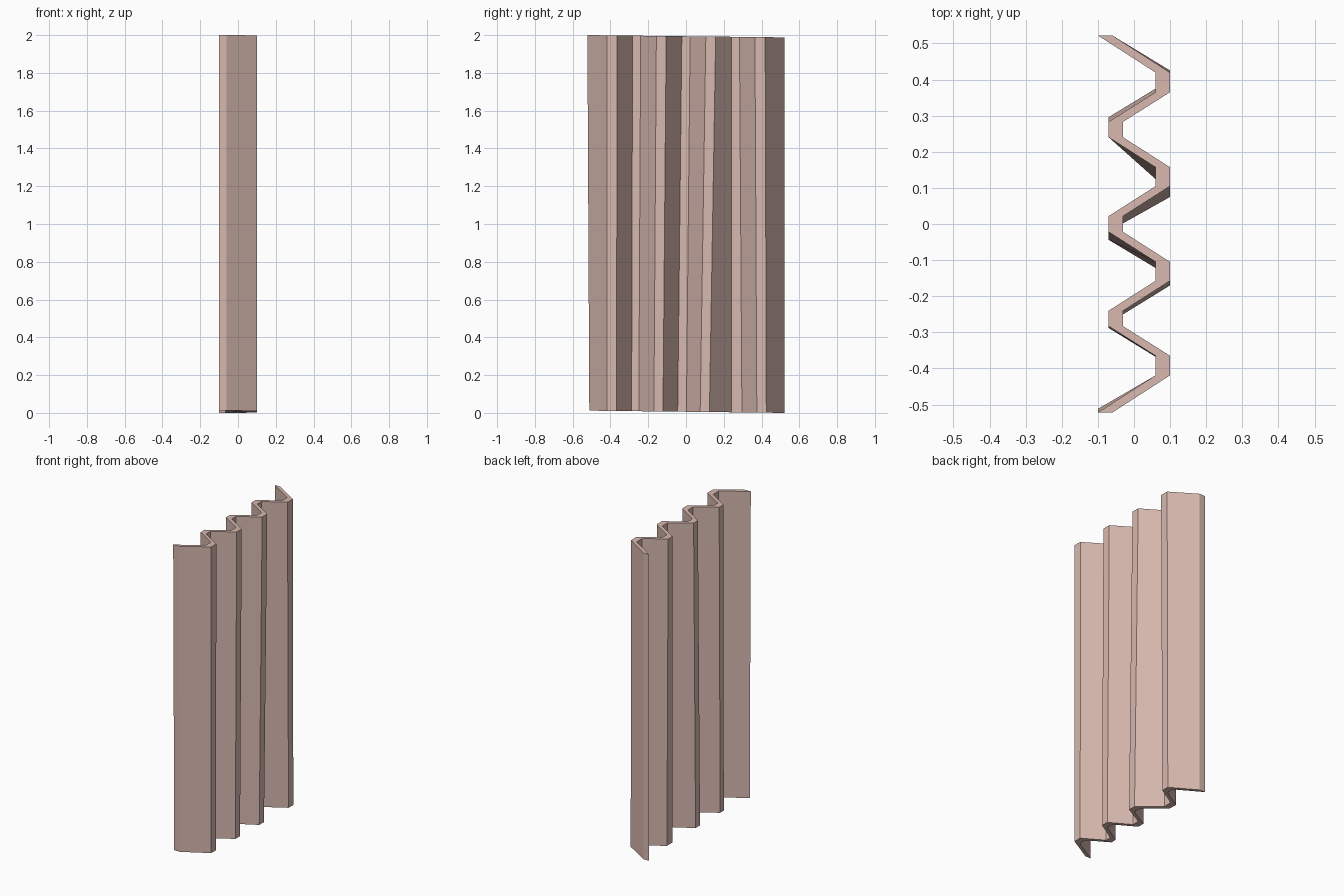
import bpy, bmesh

if "Cube" in bpy.data.objects:
    bpy.data.objects.remove(bpy.data.objects["Cube"])

THICK = 0.04

# Zigzag profile: left-hand x, y at the top edge, y at the bottom edge (slightly warped)
PROFILE = [
    (-0.10, -0.522, -0.512), (0.06, -0.419, -0.419),
    (0.06, -0.365, -0.368), (-0.07, -0.283, -0.288),
    (-0.07, -0.240, -0.250), (0.06, -0.157, -0.170),
    (0.06, -0.105, -0.122), (-0.07, -0.022, -0.044),
    (-0.07, 0.022, 0.002), (0.06, 0.105, 0.075),
    (0.06, 0.157, 0.124), (-0.07, 0.240, 0.240),
    (-0.07, 0.283, 0.296), (0.06, 0.365, 0.375),
    (0.06, 0.419, 0.425), (-0.10, 0.522, 0.522),
]


def tilt(y):
    # top and bottom edges fall gently towards the back
    return 0.012 * (0.522 - y) / 1.044


# Corrugated panel
bm = bmesh.new()
rings = []
for x, y_top, y_bot in PROFILE:
    z_top, z_bot = 1.988 + tilt(y_top), tilt(y_bot)
    rings.append([bm.verts.new(p) for p in (
        (x, y_bot, z_bot), (x + THICK, y_bot, z_bot),
        (x + THICK, y_top, z_top), (x, y_top, z_top))])
for a, b in zip(rings, rings[1:]):
    for i in range(4):
        j = (i + 1) % 4
        bm.faces.new((a[i], a[j], b[j], b[i]))
bm.faces.new(rings[0])
bm.faces.new(rings[-1])
bmesh.ops.recalc_face_normals(bm, faces=bm.faces)

mesh = bpy.data.meshes.new("corrugated_panel")
bm.to_mesh(mesh)
bm.free()
mat = bpy.data.materials.new("dusty pink")
mat.diffuse_color = (0.68, 0.48, 0.43, 1)
mat.use_nodes = True
mat.node_tree.nodes["Principled BSDF"].inputs["Base Color"].default_value = mat.diffuse_color
mesh.materials.append(mat)
panel = bpy.data.objects.new("corrugated_panel", mesh)
bpy.context.collection.objects.link(panel)
